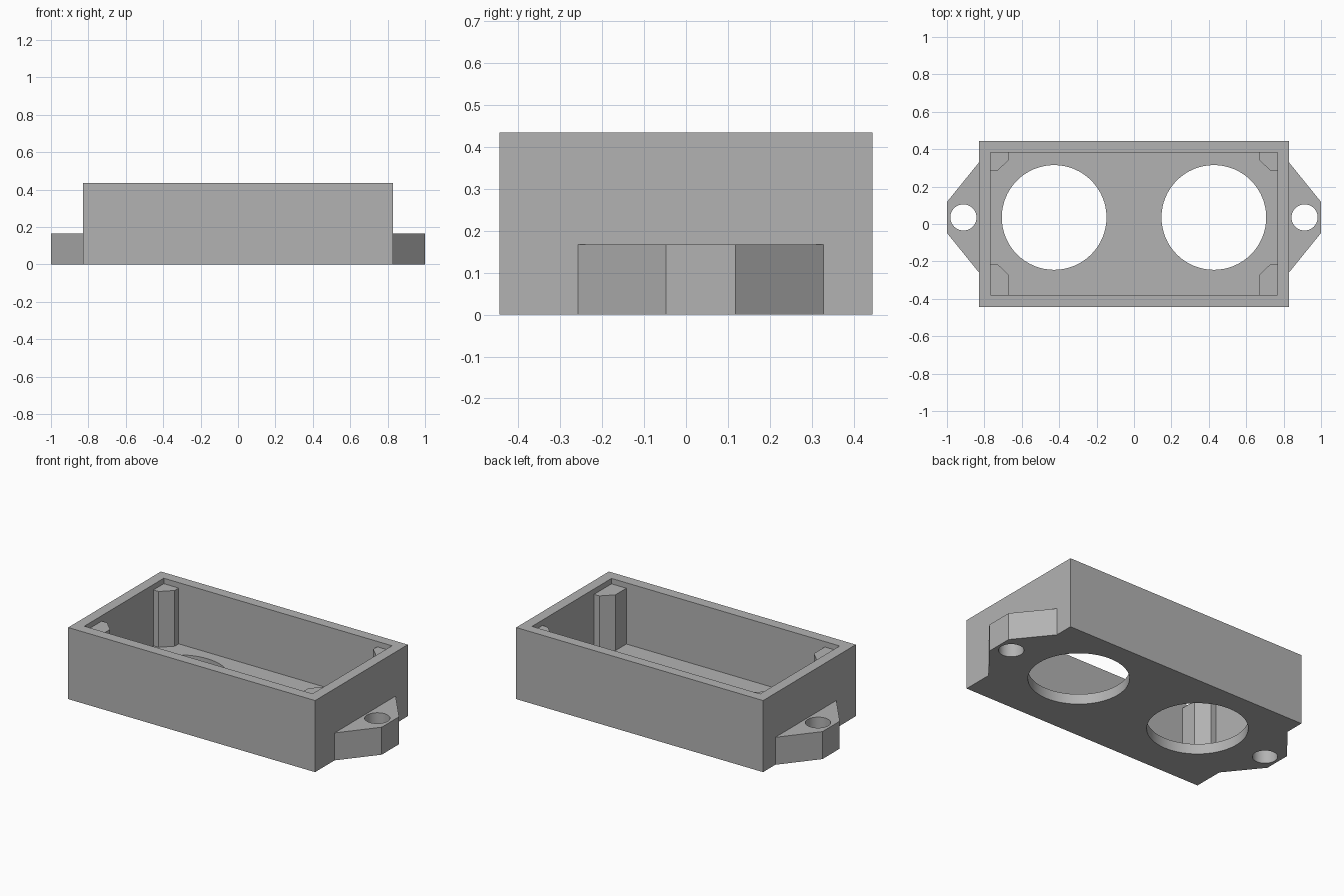
import bpy
import bmesh
import math

if "Cube" in bpy.data.objects:
    bpy.data.objects.remove(bpy.data.objects["Cube"], do_unlink=True)

GREY = (0.45, 0.45, 0.45, 1.0)
grey = bpy.data.materials.new("plain grey")
grey.use_nodes = True
grey.diffuse_color = GREY
grey.node_tree.nodes["Principled BSDF"].inputs["Base Color"].default_value = GREY

HALF_X, HALF_Y, HEIGHT = 0.83, 0.445, 0.435
IN_X, IN_BACK, IN_FRONT = 0.767, 0.383, -0.38
FLOOR, POST_TOP, TAB_TOP = 0.063, 0.402, 0.167
HOLE_Y = 0.035


def prism(name, outline, z0, z1):
    """Extrude a flat outline upward into a closed solid."""
    bm = bmesh.new()
    face = bm.faces.new([bm.verts.new((x, y, z0)) for x, y in outline])
    top = bmesh.ops.extrude_face_region(bm, geom=[face])["geom"]
    verts = [v for v in top if isinstance(v, bmesh.types.BMVert)]
    bmesh.ops.translate(bm, verts=verts, vec=(0, 0, z1 - z0))
    bmesh.ops.recalc_face_normals(bm, faces=bm.faces)
    mesh = bpy.data.meshes.new(name)
    bm.to_mesh(mesh)
    bm.free()
    mesh.materials.append(grey)
    obj = bpy.data.objects.new(name, mesh)
    bpy.context.collection.objects.link(obj)
    return obj


def rectangle(x0, x1, y0, y1):
    return [(x0, y0), (x1, y0), (x1, y1), (x0, y1)]


def circle(cx, cy, r, n=64):
    return [(cx + r * math.cos(math.tau * i / n), cy + r * math.sin(math.tau * i / n))
            for i in range(n)]


def activate(obj):
    bpy.ops.object.select_all(action='DESELECT')
    obj.select_set(True)
    bpy.context.view_layer.objects.active = obj


def cut(obj, cutter):
    """Subtract the cutter, then discard it."""
    cutter.hide_render = True
    mod = obj.modifiers.new("cut", 'BOOLEAN')
    mod.operation = 'DIFFERENCE'
    mod.solver = 'EXACT'
    mod.object = cutter
    activate(obj)
    bpy.ops.object.modifier_apply(modifier=mod.name)
    bpy.data.objects.remove(cutter, do_unlink=True)


# Open-topped box with two large round floor openings
box = prism("box_shell", rectangle(-HALF_X, HALF_X, -HALF_Y, HALF_Y), 0, HEIGHT)
cut(box, prism("cavity_cutter", rectangle(-IN_X, IN_X, IN_FRONT, IN_BACK), FLOOR, 1))
for side in (-1, 1):
    cut(box, prism("opening_cutter", circle(side * 0.427, HOLE_Y, 0.28), -0.2, 0.2))
parts = [box]

for side, label in ((1, "left"), (-1, "right")):
    # Tapered mounting tab with a screw hole
    tab = prism(label + "_mounting_tab",
                [(side * x, HOLE_Y + y) for x, y in
                 ((HALF_X, -0.293), (1, -0.083), (1, 0.083), (HALF_X, 0.293))], 0, TAB_TOP)
    cut(tab, prism("screw_hole_cutter", circle(side * 0.912, HOLE_Y, 0.07, 48), -0.2, 0.4))
    parts.append(tab)

    # Chamfered corner posts, longer at the front
    for end, wall, inward, length in (("back", IN_BACK, -1, 0.1), ("front", IN_FRONT, 1, 0.167)):
        outline = [(0, 0), (0.1, 0), (0.1, length - 0.062), (0.036, length), (0, length)]
        prism(f"{end}_{label}_post",
              [(side * (IN_X - x), wall + inward * y) for x, y in outline], FLOOR, POST_TOP)

# Smooth the round holes while keeping every corner crisp
for part in parts:
    activate(part)
    bpy.ops.object.shade_smooth_by_angle(angle=math.radians(30))
